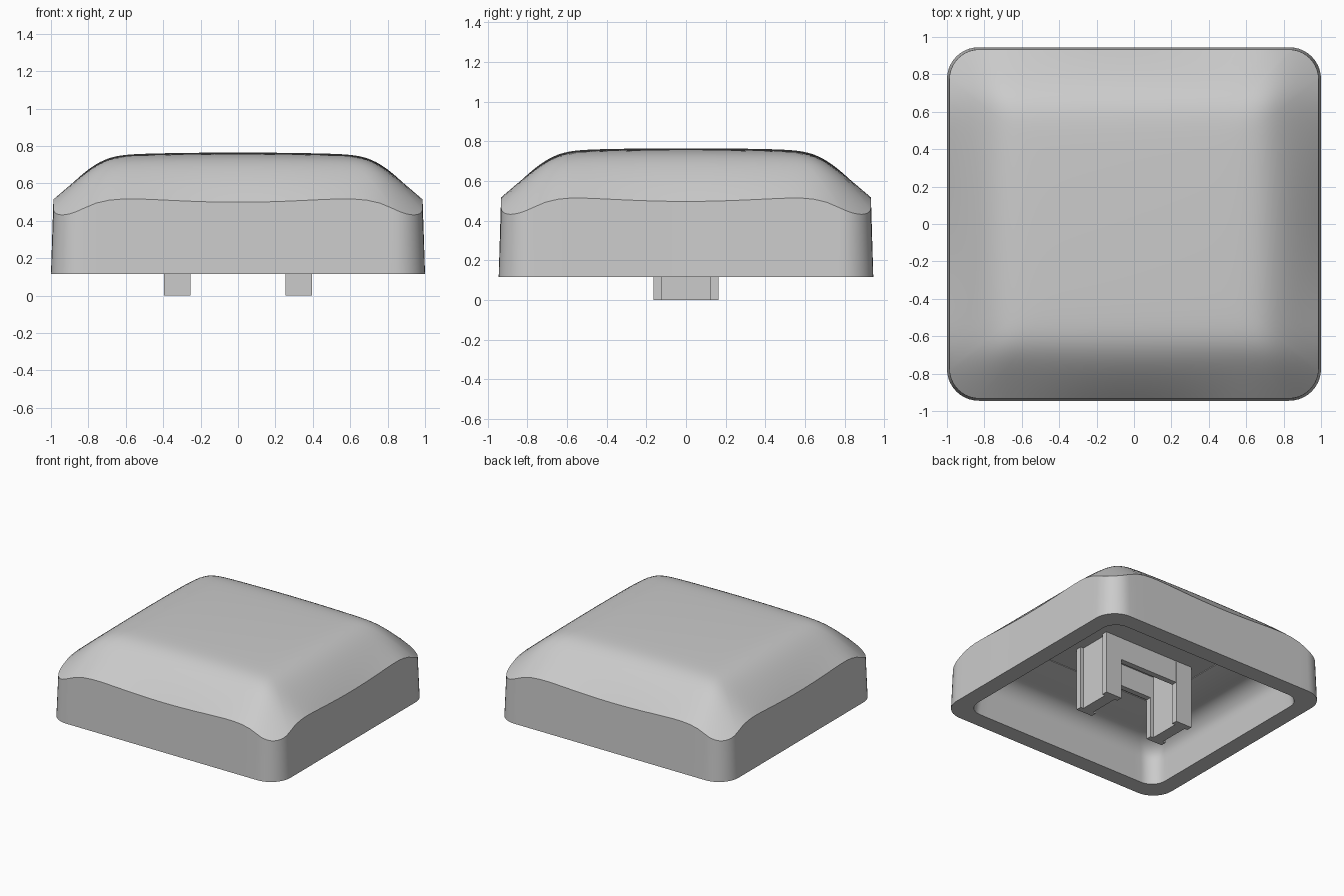
import bpy, bmesh, math

cube = bpy.data.objects.get("Cube")
if cube:
    bpy.data.objects.remove(cube, do_unlink=True)

grey = bpy.data.materials.new("light_grey")
grey.use_nodes = True
colour = (0.6, 0.6, 0.6, 1)
grey.diffuse_color = colour
grey.node_tree.nodes["Principled BSDF"].inputs["Base Color"].default_value = colour


def outline(hx, hy, r, corner=10, side=24):
    """Rounded rectangle, with points along the straight sides too."""
    arcs = []
    for k, (sx, sy) in enumerate([(1, 1), (-1, 1), (-1, -1), (1, -1)]):
        arcs.append([(sx * (hx - r) + r * math.cos(a), sy * (hy - r) + r * math.sin(a))
                     for a in [(k + i / corner) * math.pi / 2 for i in range(corner + 1)]])
    pts = []
    for k in range(4):
        pts += arcs[k]
        (ax, ay), (bx, by) = arcs[k][-1], arcs[(k + 1) % 4][0]
        pts += [(ax + (bx - ax) * i / side, ay + (by - ay) * i / side) for i in range(1, side)]
    return pts


TOP_X, TOP_Y = 0.987, 0.933


def drop(e):
    """Fall of the rounded shoulder at distance e from the edge."""
    return 0.04 * math.log(1 + math.exp((0.272 - e) / 0.05))


def sag(along, e):
    """Shallow dip in the middle of each edge."""
    return 0.027 * max(0, 1 - (along / 0.6) ** 2) ** 1.5 * max(0, 1 - e / 0.22) ** 2


def crown(x, y):
    """Height of the domed top."""
    ex, ey = TOP_X - abs(x), TOP_Y - abs(y)
    shoulder = (drop(ex) ** 1.43 + drop(ey) ** 1.43) ** (1 / 1.43)
    return 0.765 - 0.024 * (x * x + y * y) - shoulder - sag(x, ey) - sag(y, ex)


def finish(bm, name, smooth=True):
    bmesh.ops.recalc_face_normals(bm, faces=bm.faces)
    mesh = bpy.data.meshes.new(name)
    bm.to_mesh(mesh)
    bm.free()
    mesh.materials.append(grey)
    ob = bpy.data.objects.new(name, mesh)
    bpy.context.collection.objects.link(ob)
    if smooth:
        bpy.ops.object.select_all(action="DESELECT")
        ob.select_set(True)
        bpy.context.view_layer.objects.active = ob
        bpy.ops.object.shade_smooth_by_angle(angle=math.radians(28))


# Cap shell: rings run from the ceiling, down the cavity, round the rim and over the top
CEILING, RIM = 0.495, 0.115
FILLET, FILLET_TOP = 0.15, 0.44
wall_x, wall_y = 0.87, 0.815
rings = [[(x, y, CEILING) for x, y in outline(0.5, 0.4, 0.01)],
         [(x, y, CEILING - 0.005) for x, y in outline(0.5, 0.4, 0.01)]]
for i in range(9):
    a = math.pi / 2 * (1 - i / 8)
    inset = 0.015 + FILLET * (1 - math.cos(a))
    z = FILLET_TOP - FILLET * (1 - math.sin(a))
    rings.append([(x, y, z) for x, y in outline(wall_x - inset, wall_y - inset, 0.12)])
rings.append([(x, y, RIM) for x, y in outline(wall_x, wall_y, 0.12)])
rings.append([(x, y, RIM) for x, y in outline(1, 0.945, 0.17)])
edge = outline(TOP_X, TOP_Y, 0.16)
steps = 36
for i in range(steps):
    s = 1 - i / steps
    rings.append([(x * s, y * s, crown(x * s, y * s)) for x, y in edge])

bm = bmesh.new()
loops = [[bm.verts.new(p) for p in ring] for ring in rings]
n = len(edge)
for a, b in zip(loops, loops[1:]):
    for i in range(n):
        j = (i + 1) % n
        bm.faces.new((a[i], a[j], b[j], b[i]))
bm.faces.new(loops[0])
tip = bm.verts.new((0, 0, crown(0, 0)))
for i in range(n):
    bm.faces.new((loops[-1][i], loops[-1][(i + 1) % n], tip))
finish(bm, "cap_shell")


def prism(name, points, z0, z1):
    bm = bmesh.new()
    base = bm.faces.new([bm.verts.new((x, y, z0)) for x, y in points])
    up = bmesh.ops.extrude_face_region(bm, geom=[base])["geom"]
    bmesh.ops.translate(bm, vec=(0, 0, z1 - z0),
                        verts=[v for v in up if isinstance(v, bmesh.types.BMVert)])
    finish(bm, name, smooth=False)


# Stem legs with an I-shaped section
w, web, hy, groove = 0.07, 0.045, 0.165, 0.12
half = [(w, -hy), (w, -groove), (web, -groove),
        (web, groove), (w, groove), (w, hy)]
section = half + [(-x, -y) for x, y in half]
for side, cx in (("left", 0.325), ("right", -0.325)):
    prism(side + "_stem_leg", [(x + cx, y) for x, y in section], 0, CEILING + 0.01)

# Cross ribs joining the legs under the ceiling
for side, cy in (("back", 0.142), ("front", -0.142)):
    prism(side + "_cross_rib", [(x * 0.3, cy + y * 0.022) for x, y in
                                [(-1, -1), (1, -1), (1, 1), (-1, 1)]], 0.32, CEILING + 0.01)
